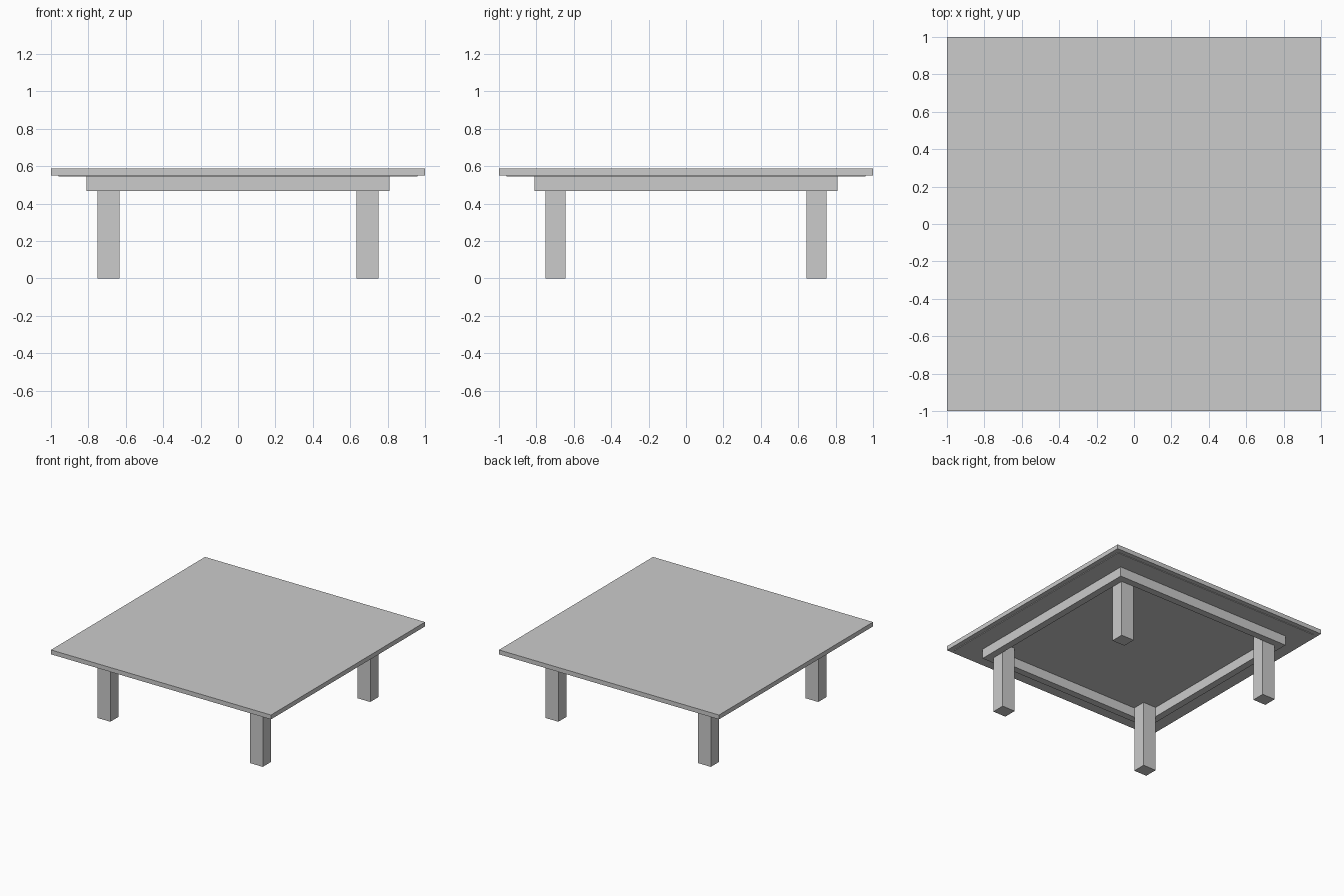
import bpy

if "Cube" in bpy.data.objects:
    bpy.data.objects.remove(bpy.data.objects["Cube"])


def box(name, lo, hi):
    """Axis-aligned box between two opposite corners."""
    centre = [(a + b) / 2 for a, b in zip(lo, hi)]
    size = [b - a for a, b in zip(lo, hi)]
    bpy.ops.mesh.primitive_cube_add(size=1, location=centre)
    ob = bpy.context.object
    ob.name = name
    ob.scale = size
    bpy.ops.object.transform_apply(location=False, rotation=False, scale=True)
    return ob


TOP, UNDER, PANEL, APRON = 0.587, 0.551, 0.546, 0.467   # heights
OUT, INN = 0.81, 0.752                                  # apron outer / inner half widths
LEG_X, LEG_Y = 0.634, 0.643                             # inner leg faces

# Table top with a thin inset panel beneath
box("table_top", (-1, -1, UNDER), (1, 1, TOP))
box("under_panel", (-0.96, -0.96, PANEL), (0.96, 0.96, UNDER))

# Apron frame
for name, s in (("front", -1), ("back", 1)):
    y0, y1 = sorted((s * INN, s * OUT))
    box(name + "_apron", (-OUT, y0, APRON), (OUT, y1, PANEL))
for name, s in (("left", -1), ("right", 1)):
    x0, x1 = sorted((s * INN, s * OUT))
    box(name + "_apron", (x0, -INN, APRON), (x1, INN, PANEL))

# Legs standing in the inner corners of the apron
for yn, sy in (("front", -1), ("back", 1)):
    for xn, sx in (("left", -1), ("right", 1)):
        x0, x1 = sorted((sx * LEG_X, sx * INN))
        y0, y1 = sorted((sy * LEG_Y, sy * INN))
        box(f"{yn}_{xn}_leg", (x0, y0, 0), (x1, y1, PANEL))
